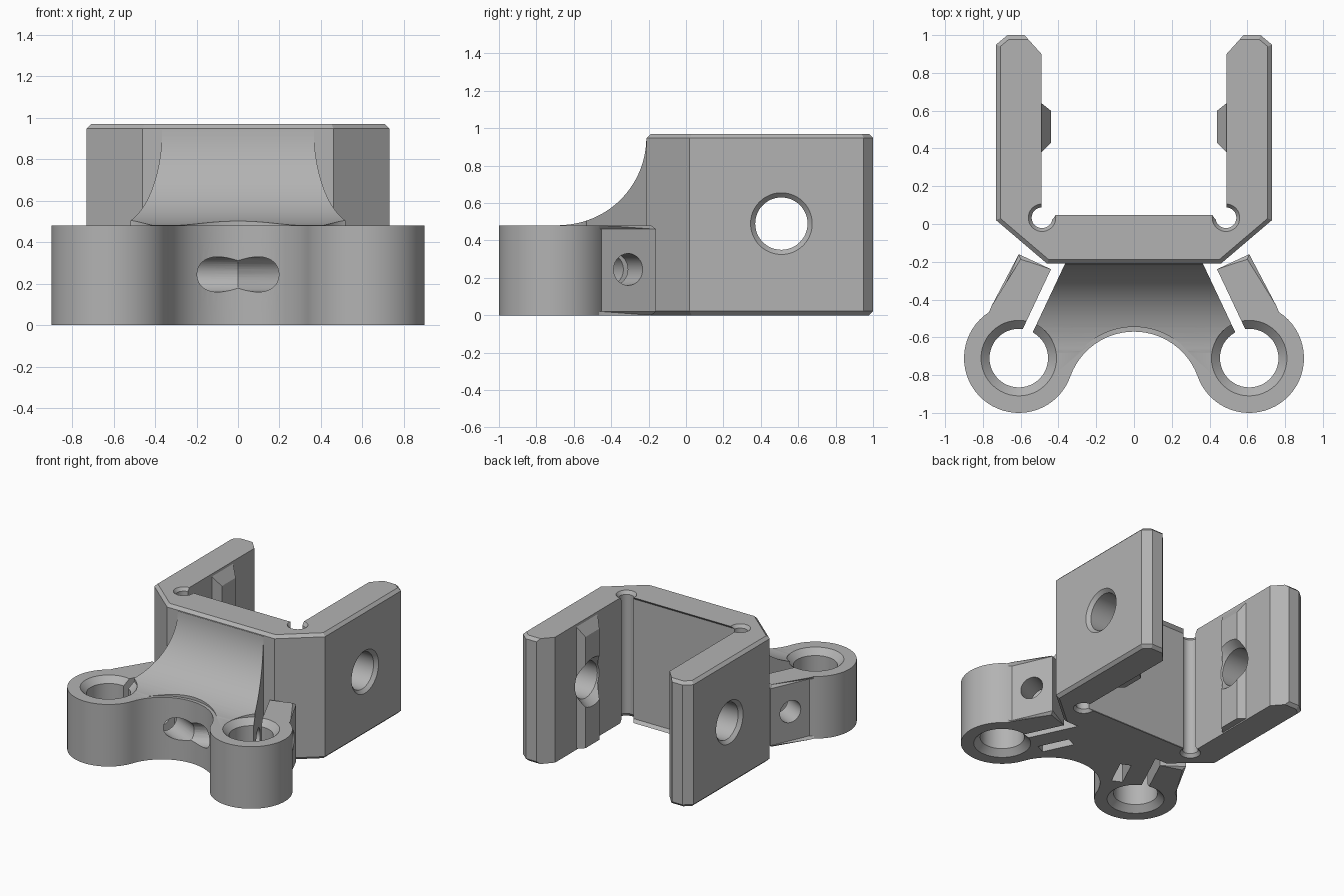
import bpy, bmesh
from math import sin, cos, pi, radians
from mathutils import Vector, Matrix

cube = bpy.data.objects.get("Cube")
if cube:
    bpy.data.objects.remove(cube, do_unlink=True)

grey = bpy.data.materials.new("plain grey")
grey.use_nodes = True
grey.diffuse_color = (0.45, 0.45, 0.45, 1)
grey.node_tree.nodes["Principled BSDF"].inputs["Base Color"].default_value = grey.diffuse_color

HEIGHT, DECK = 0.97, 0.48
BOSS = Vector((0.61, -0.71))
ALONG = Vector((-0.427, 0.904))    # direction of the clamp slit
ACROSS = Vector((0.904, 0.427))    # direction of the clamp screw


def make(name, bm):
    bmesh.ops.recalc_face_normals(bm, faces=bm.faces)
    mesh = bpy.data.meshes.new(name)
    bm.to_mesh(mesh)
    bm.free()
    mesh.materials.append(grey)
    obj = bpy.data.objects.new(name, mesh)
    bpy.context.collection.objects.link(obj)
    return obj


def loft(name, rings, chamfer=0, rule=None):
    """Skin closed rings of points, cap the ends, chamfer the cap edges."""
    bm = bmesh.new()
    loops = [[bm.verts.new(p) for p in ring] for ring in rings]
    n = len(loops[0])
    for a, b in zip(loops, loops[1:]):
        for i in range(n):
            j = (i + 1) % n
            bm.faces.new((a[i], a[j], b[j], b[i]))
    caps = [bm.faces.new(loops[0]), bm.faces.new(loops[-1])]
    if chamfer:
        edges = [e for f in caps for e in f.edges
                 if rule is None or rule((e.verts[0].co + e.verts[1].co) / 2)]
        bmesh.ops.bevel(bm, geom=edges, offset=chamfer, segments=1,
                        profile=0.5, affect='EDGES')
    return make(name, bm)


def prism(name, pts, z0, z1, chamfer=0, rule=None):
    return loft(name, [[(p[0], p[1], z) for p in pts] for z in (z0, z1)], chamfer, rule)


def lathe(name, profile, loc, axis=(0, 0, 1), seg=48):
    """Turn (radius, height) pairs about an axis."""
    turn = Matrix.Translation(loc) @ Vector(axis).to_track_quat('Z', 'Y').to_matrix().to_4x4()
    return loft(name, [[turn @ Vector((r * cos(2 * pi * i / seg), r * sin(2 * pi * i / seg), h))
                        for i in range(seg)] for r, h in profile])


def arc(cx, cy, r, a0, a1, n):
    angles = [radians(a0 + (a1 - a0) * i / n) for i in range(n + 1)]
    return [(cx + r * cos(a), cy + r * sin(a)) for a in angles]


def mirrored(half):
    return half + [(-x, y) for x, y in reversed(half) if abs(x) > 1e-5]


def combine(obj, tool, operation='DIFFERENCE'):
    mod = obj.modifiers.new("cut", 'BOOLEAN')
    mod.operation, mod.solver, mod.object = operation, 'EXACT', tool
    bpy.context.view_layer.objects.active = obj
    bpy.ops.object.modifier_apply(modifier=mod.name)
    bpy.data.objects.remove(tool, do_unlink=True)


# U-shaped bracket
bracket = prism("bracket", mirrored([
    (0.46, -0.21), (0.73, 0.02), (0.73, 0.95), (0.67, 1.0),
    (0.58, 1.0), (0.49, 0.9), (0.49, 0.025)]), 0, HEIGHT, 0.022,
    lambda m: abs(m.x) > 0.55 or m.y < 0.1)

for s in (-1, 1):
    # raised rib inside each wall, sloped off at the top
    rib = [(0.53, 0.66), (0.49, 0.64), (0.44, 0.6), (0.44, 0.43), (0.49, 0.38), (0.53, 0.36)]
    tops = [HEIGHT - 0.02 - max(0, 0.49 - x) * 1.6 for x, y in rib]
    combine(bracket, loft("rib", [[(s * x, y, 0.01) for x, y in rib],
                                  [(s * x, y, t) for (x, y), t in zip(rib, tops)]]), 'UNION')
    # corner relief holes
    combine(bracket, lathe("relief", [(0.08, -0.01), (0.055, 0.025), (0.055, HEIGHT - 0.025),
                                      (0.08, HEIGHT + 0.01)], (s * 0.487, 0.033, 0), seg=32))
    # pivot holes through the walls
    combine(bracket, lathe("pivot", [(0.2, 0.42), (0.14, 0.5), (0.14, 0.705), (0.175, 0.74)],
                           (0, 0.51, 0.49), (s, 0, 0)))

# Clamp plate: concave front, two bosses, two ears
front = arc(0, -0.928, 0.358, 90, 19.7, 14)
boss = arc(BOSS.x, BOSS.y, 0.29, 199.7, 423.4, 36)
ear = [(0.61, -0.16), (0.44, -0.239), (0.39, -0.262), (0.36, -0.2), (0.36, -0.15)]
clamp = prism("clamp_body", mirrored(front + boss[1:] + ear), 0, DECK, 0.02)

# Curved ramp rising to the bracket
side = [(-0.15, 0.3), (-0.15, 0.945)] + arc(-0.68, 0.95, 0.468, -1, -89, 28) \
    + [(-0.7, 0.475), (-0.7, 0.3)]
ramp = loft("ramp", [[(s * (0.385 - 0.472 * (y + 0.21)), y, z) for y, z in side]
                     for s in (-1, 1)])
combine(ramp, lathe("front_cut", [(0.383, 0.2), (0.383, 1.1)], (0, -0.928, 0), seg=96))
combine(clamp, ramp, 'UNION')

for s in (-1, 1):
    # post holes, countersunk at both ends
    combine(clamp, lathe("post_hole", [(0.215, -0.015), (0.155, 0.045), (0.155, DECK - 0.045),
                                       (0.2, DECK), (0.2, 0.7)], (s * BOSS.x, BOSS.y, 0)))
    # slit between ear and body
    a, b = Vector((0.313, -0.1)), Vector((0.577, -0.66))
    w = ACROSS * 0.055
    combine(clamp, prism("slit", [(s * p.x, p.y) for p in (a, b, b + w, a + w)], -0.1, 1.2))
    # nut pocket open below
    c, u, v = Vector((0.3, -0.495)), ALONG * 0.12, ACROSS * 0.04
    pocket = (c - u - v, c + u - v, c + u + v, c - u + v)
    combine(clamp, prism("pocket", [(s * p.x, p.y) for p in pocket], -0.1, 0.34))
    # clamp screw hole
    combine(clamp, lathe("screw_hole", [(0.085, -0.87), (0.085, 0.15)],
                         (s * 0.675, -0.31, 0.245), (s * ACROSS.x, ACROSS.y, 0), 40))

for obj in (bracket, clamp):
    bpy.ops.object.select_all(action='DESELECT')
    obj.select_set(True)
    bpy.context.view_layer.objects.active = obj
    bpy.ops.object.shade_smooth_by_angle(angle=radians(25))
